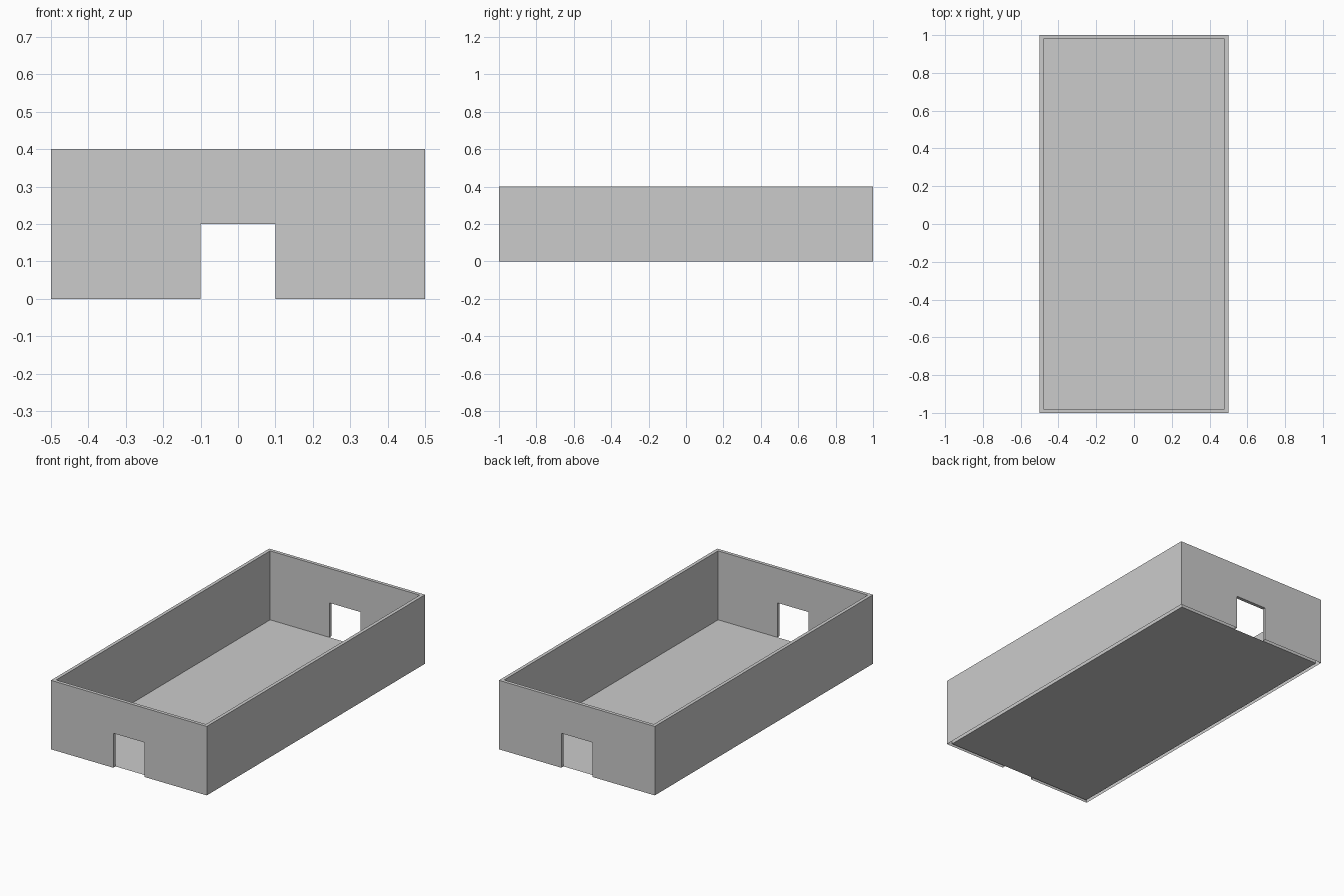
import bpy, bmesh

if "Cube" in bpy.data.objects:
    bpy.data.objects.remove(bpy.data.objects["Cube"])

HX, HY, H, T = 0.5, 1.0, 0.4, 0.02     # half width, half length, height, wall thickness
DX, DH = 0.1, 0.2                      # door half width and height
IX, IY = HX - T, HY - T

grey = bpy.data.materials.new("plain grey")
grey.diffuse_color = (0.6, 0.6, 0.6, 1)
grey.use_nodes = True
grey.node_tree.nodes["Principled BSDF"].inputs["Base Color"].default_value = grey.diffuse_color


def finish(bm, name):
    bmesh.ops.remove_doubles(bm, verts=bm.verts, dist=1e-5)
    mesh = bpy.data.meshes.new(name)
    bm.to_mesh(mesh)
    bm.free()
    mesh.materials.append(grey)
    obj = bpy.data.objects.new(name, mesh)
    bpy.context.collection.objects.link(obj)
    return obj


def face(bm, pts, flip=False):
    """Add a face and its copy turned half way round the vertical axis."""
    if flip:
        pts = pts[::-1]
    for s in (1, -1):
        bm.faces.new([bm.verts.new((s * x, s * y, z)) for x, y, z in pts])


# walls: outer and inner skins, open underneath
bm = bmesh.new()
for hx, hy, inner in ((HX, HY, False), (IX, IY, True)):
    # end wall with door notch
    profile = [(-hx, 0), (-DX, 0), (-DX, DH), (DX, DH), (DX, 0), (hx, 0), (hx, H), (-hx, H)]
    face(bm, [(x, -hy, z) for x, z in profile], inner)
    # long side wall
    face(bm, [(hx, -hy, 0), (hx, hy, 0), (hx, hy, H), (hx, -hy, H)], inner)

# top rim
face(bm, [(-HX, -HY, H), (HX, -HY, H), (IX, -IY, H), (-IX, -IY, H)])
face(bm, [(HX, -HY, H), (HX, HY, H), (IX, IY, H), (IX, -IY, H)])

# door jambs and lintel
for x in (-DX, DX):
    face(bm, [(x, -HY, 0), (x, -IY, 0), (x, -IY, DH), (x, -HY, DH)], x > 0)
face(bm, [(-DX, -HY, DH), (-DX, -IY, DH), (DX, -IY, DH), (DX, -HY, DH)])
finish(bm, "walls")

# floor: a thin sheet inside the walls
bm = bmesh.new()
bm.faces.new([bm.verts.new((x, y, 0)) for x, y in
              ((-IX, -IY), (IX, -IY), (IX, IY), (-IX, IY))])
finish(bm, "floor")
